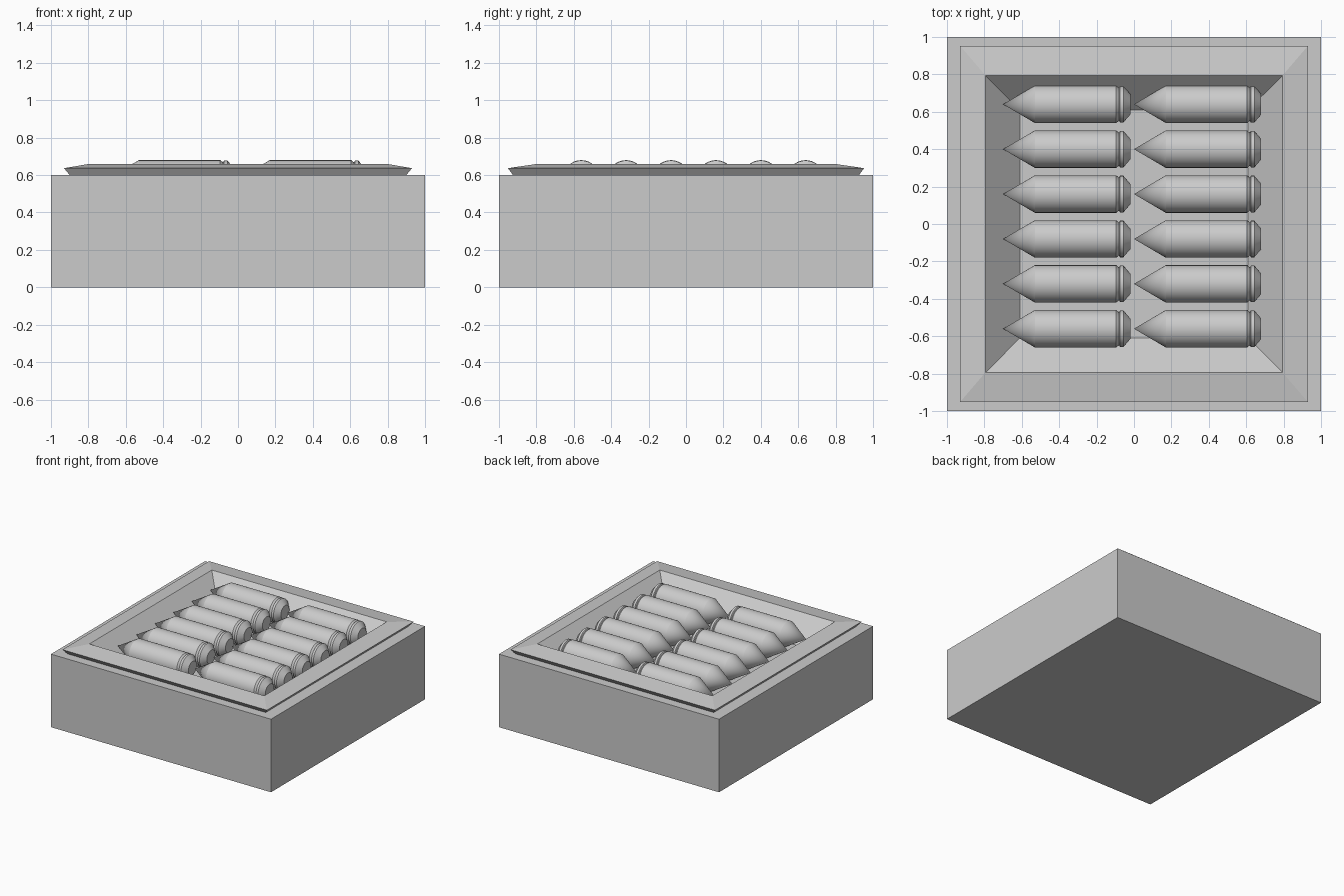
import bpy, bmesh, math

if "Cube" in bpy.data.objects:
    bpy.data.objects.remove(bpy.data.objects["Cube"])


def make_object(name, bm):
    bmesh.ops.recalc_face_normals(bm, faces=bm.faces[:])
    mesh = bpy.data.meshes.new(name)
    bm.to_mesh(mesh)
    bm.free()
    obj = bpy.data.objects.new(name, mesh)
    bpy.context.collection.objects.link(obj)
    return obj


def bridge(bm, rings):
    """Join neighbouring rings of equal length with quads."""
    for a, b in zip(rings, rings[1:]):
        n = len(a)
        for i in range(n):
            j = (i + 1) % n
            bm.faces.new((a[i], a[j], b[j], b[i]))


# Casing and tray: one continuous stack of rectangles (half x, half y, z)
levels = [
    (1.0, 1.0, 0.0), (1.0, 1.0, 0.60),          # box sides
    (0.90, 0.925, 0.60), (0.93, 0.952, 0.637),  # undercut of the rim
    (0.795, 0.795, 0.66), (0.61, 0.61, 0.48),   # rim slope, sloped pit
]
bm = bmesh.new()
rings = [[bm.verts.new((sx * hx, sy * hy, z))
          for sx, sy in ((-1, -1), (1, -1), (1, 1), (-1, 1))]
         for hx, hy, z in levels]
bridge(bm, rings)
bm.faces.new(rings[0])
bm.faces.new(rings[-1])
make_object("case_with_tray", bm)

# Cartridge: profile (x, radius) revolved around the x axis
SIDES = 32
profile = [(-0.53, 0.10), (-0.095, 0.10), (-0.08, 0.088),
           (-0.075, 0.098), (-0.057, 0.098), (-0.02, 0.055)]
bm = bmesh.new()
rings = []
for x, r in profile:
    angles = [2 * math.pi * i / SIDES for i in range(SIDES)]
    rings.append([bm.verts.new((x, r * math.cos(a), r * math.sin(a))) for a in angles])
bridge(bm, rings)
bm.faces.new(rings[-1])
tip = bm.verts.new((-0.70, 0, 0))
for i in range(SIDES):
    bm.faces.new((tip, rings[0][i], rings[0][(i + 1) % SIDES]))
first = make_object("cartridge", bm)
bpy.context.view_layer.objects.active = first
first.select_set(True)
bpy.ops.object.shade_smooth_by_angle(angle=math.radians(25))

# Two columns of six cartridges sharing the same mesh
for col in range(2):
    for row in range(6):
        if col == row == 0:
            obj = first
        else:
            obj = first.copy()
            bpy.context.collection.objects.link(obj)
        obj.name = f"cartridge_{col + 1}_{row + 1}"
        obj.location = (col * 0.70, 0.64 - row * 0.24, 0.58)
